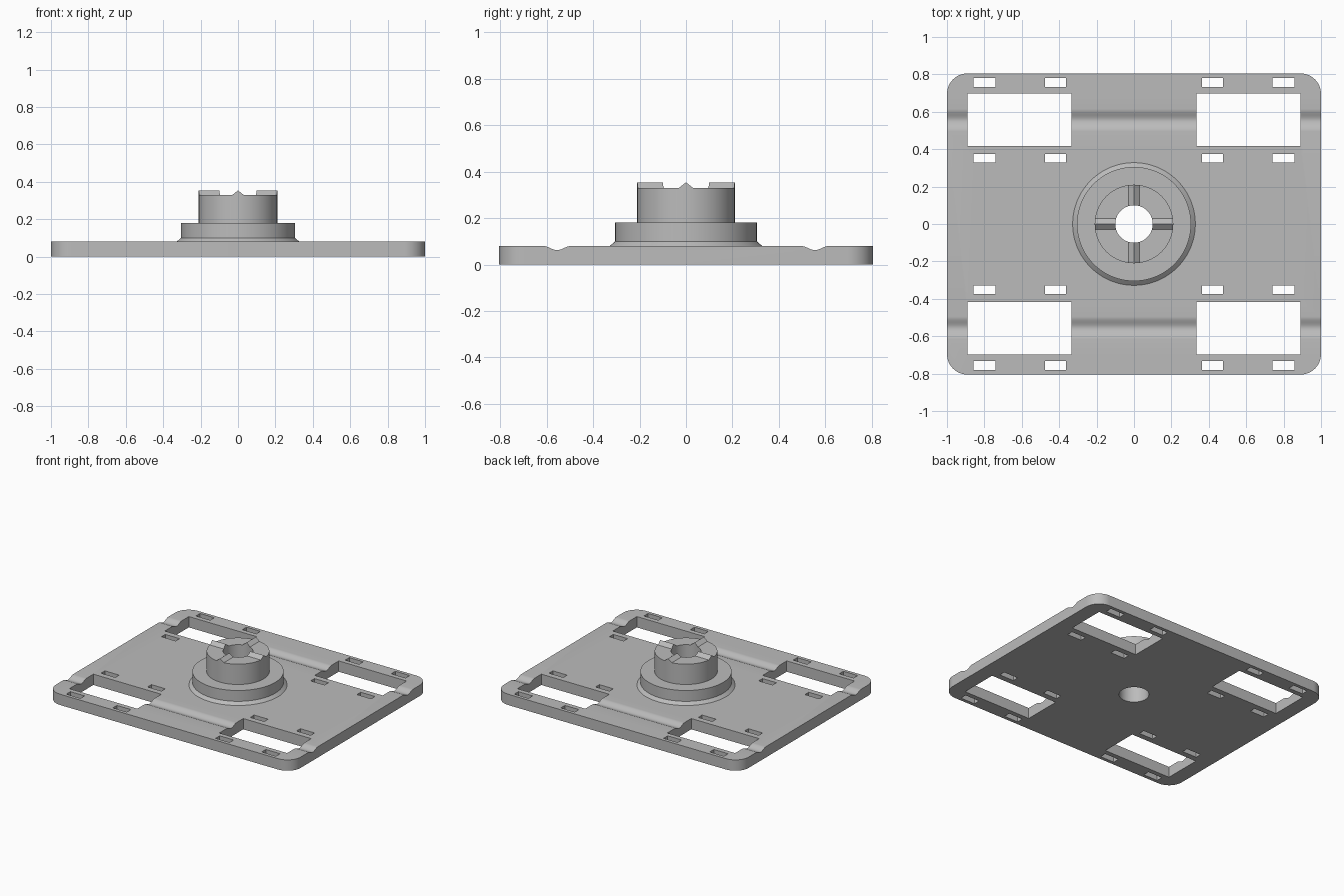
import bpy, bmesh, math
from mathutils import Vector

old = bpy.data.objects.get("Cube")
if old:
    bpy.data.objects.remove(old, do_unlink=True)

grey = bpy.data.materials.new("light grey")
grey.use_nodes = True
COLOUR = (0.5, 0.5, 0.5, 1)
grey.diffuse_color = COLOUR
grey.node_tree.nodes["Principled BSDF"].inputs["Base Color"].default_value = COLOUR

HALF_X, HALF_Y, THICK, CORNER = 1.0, 0.805, 0.08, 0.11
BORE_R, POST_R, SEGMENTS = 0.10, 0.21, 96


def prism(name, points, direction):
    """Extrude a closed outline of 3D points along a vector."""
    bm = bmesh.new()
    face = bm.faces.new([bm.verts.new(p) for p in points])
    out = bmesh.ops.extrude_face_region(bm, geom=[face])
    moved = [v for v in out["geom"] if isinstance(v, bmesh.types.BMVert)]
    bmesh.ops.translate(bm, verts=moved, vec=Vector(direction))
    return finish(name, bm)


def finish(name, bm):
    bmesh.ops.recalc_face_normals(bm, faces=bm.faces)
    mesh = bpy.data.meshes.new(name)
    bm.to_mesh(mesh)
    bm.free()
    mesh.materials.append(grey)
    obj = bpy.data.objects.new(name, mesh)
    bpy.context.collection.objects.link(obj)
    return obj


def box(name, x0, x1, y0, y1):
    z = -0.1
    return prism(name, [(x0, y0, z), (x1, y0, z), (x1, y1, z), (x0, y1, z)], (0, 0, 0.4))


def cylinder(name, radius, z0, z1):
    ring = [i * math.tau / SEGMENTS for i in range(SEGMENTS)]
    return prism(name, [(radius * math.cos(a), radius * math.sin(a), z0) for a in ring],
                 (0, 0, z1 - z0))


def select(obj):
    bpy.ops.object.select_all(action="DESELECT")
    obj.select_set(True)
    bpy.context.view_layer.objects.active = obj


def cut(obj, cutter, operation="DIFFERENCE"):
    """Apply a boolean and throw the cutter away."""
    mod = obj.modifiers.new("cut", "BOOLEAN")
    mod.operation, mod.solver, mod.object = operation, "EXACT", cutter
    select(obj)
    bpy.ops.object.modifier_apply(modifier=mod.name)
    bpy.data.objects.remove(cutter, do_unlink=True)


def smooth(obj, degrees=20):
    select(obj)
    bpy.ops.object.shade_smooth_by_angle(angle=math.radians(degrees))


# Plate: side profile with two shallow wavy grooves, run along x
def groove(centre, half=0.06, depth=0.018, steps=16):
    for i in range(steps + 1):
        t = 2 * i / steps - 1
        yield (-1.2, centre + half * t, THICK - depth * (1 + math.cos(math.pi * t)) / 2)


profile = [(-1.2, 1, 0), (-1.2, -1, 0), (-1.2, -1, THICK)]
profile = profile[1:] + [*groove(-0.555), *groove(0.555), (-1.2, 1, THICK), profile[0]]
plate = prism("mounting_plate", profile, (2.4, 0, 0))

# Rounded rectangular outline
outline = []
for quarter, (sx, sy) in enumerate([(1, 1), (-1, 1), (-1, -1), (1, -1)]):
    for i in range(13):
        a = (quarter + i / 12) * math.pi / 2
        outline.append((sx * (HALF_X - CORNER) + CORNER * math.cos(a),
                        sy * (HALF_Y - CORNER) + CORNER * math.sin(a), -0.1))
cut(plate, prism("outline", outline, (0, 0, 0.4)), "INTERSECT")

# Four windows, each with four strap slots around it
openings = [(0.335, 0.89, 0.417, 0.697)]
for x0, x1 in [(0.363, 0.477), (0.74, 0.857)]:
    for y0, y1 in [(0.33, 0.375), (0.732, 0.78)]:
        openings.append((x0, x1, y0, y1))
for sx in (1, -1):
    for sy in (1, -1):
        for x0, x1, y0, y1 in openings:
            xs, ys = sorted((sx * x0, sx * x1)), sorted((sy * y0, sy * y1))
            cut(plate, box("opening", *xs, *ys))
cut(plate, cylinder("bore", BORE_R, -0.1, 0.5))
smooth(plate)

# Hub: chamfered foot, flange and post, turned around the bore
bm = bmesh.new()
section = [(BORE_R, 0.08), (0.328, 0.08), (0.305, 0.10), (0.305, 0.18),
           (POST_R, 0.18), (POST_R, 0.33), (BORE_R, 0.33)]
verts = [bm.verts.new((r, 0, z)) for r, z in section]
edges = [bm.edges.new((verts[i - 1], verts[i])) for i in range(len(verts))]
bmesh.ops.spin(bm, geom=verts + edges, cent=(0, 0, 0), axis=(0, 0, 1),
               angle=math.tau, steps=SEGMENTS, use_merge=True)
bmesh.ops.remove_doubles(bm, verts=bm.verts, dist=1e-5)
smooth(finish("hub", bm))

# Crossed triangular ridges on top of the post
for name, turn in (("ridge_side_to_side", False), ("ridge_front_to_back", True)):
    tri = [(-0.3, -0.03, 0.33), (-0.3, 0.03, 0.33), (-0.3, 0, 0.354)]
    run = (0.6, 0, 0)
    if turn:
        tri, run = [(y, x, z) for x, y, z in tri], (0, 0.6, 0)
    ridge = prism(name, tri, run)
    cut(ridge, cylinder("post_limit", POST_R, 0.2, 0.5), "INTERSECT")
    cut(ridge, cylinder("bore", BORE_R, 0.2, 0.5))
    smooth(ridge)
